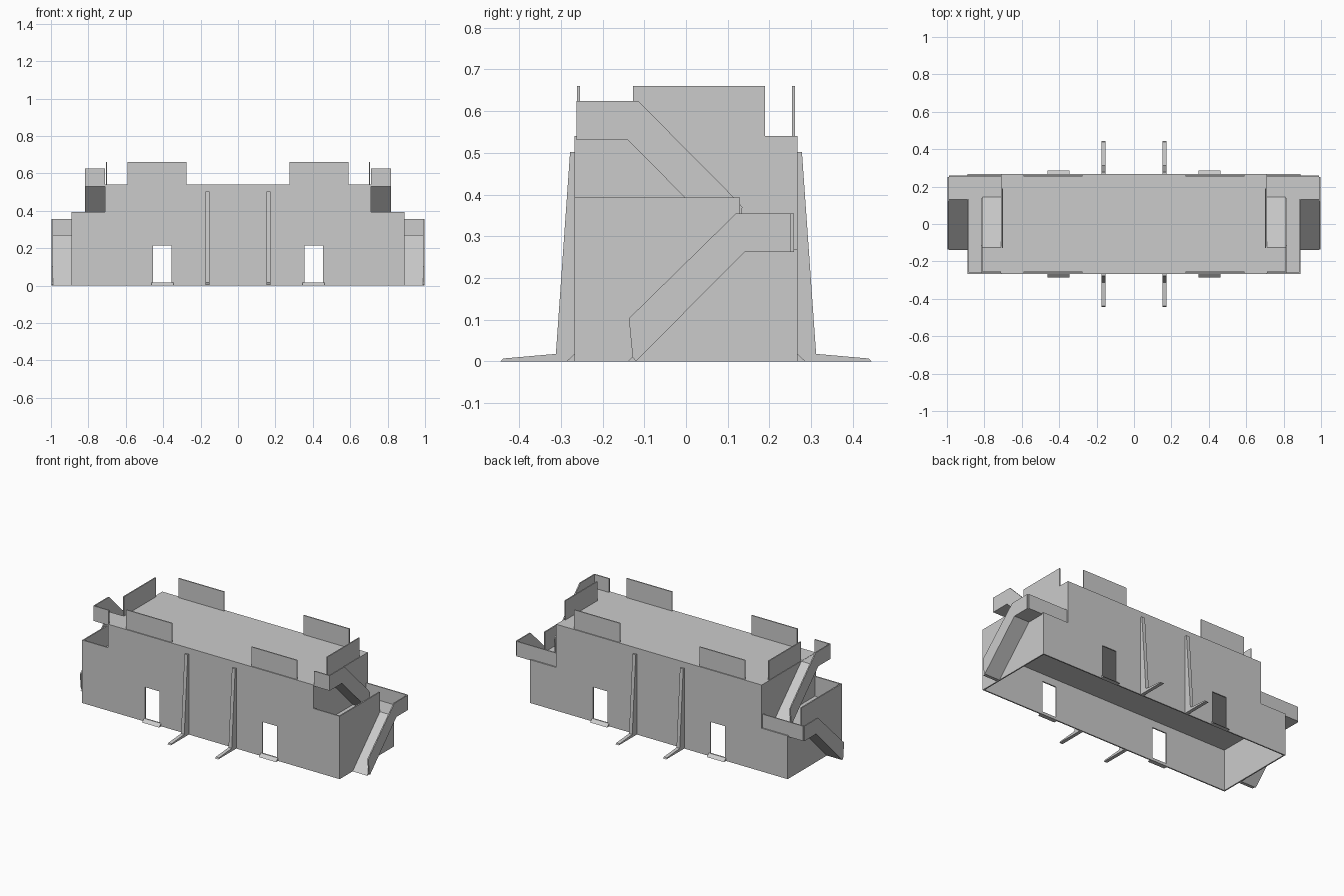
import bpy
import bmesh
from mathutils import Vector

cube = bpy.data.objects.get("Cube")
if cube:
    bpy.data.objects.remove(cube, do_unlink=True)

grey = bpy.data.materials.new("plain_grey")
grey.use_nodes = True
grey.diffuse_color = (0.6, 0.6, 0.6, 1)
grey.node_tree.nodes["Principled BSDF"].inputs["Base Color"].default_value = (0.6, 0.6, 0.6, 1)


def prism(name, axis, profile, a, b):
    """Extrude a 2D profile from a to b: axis X takes (y, z), axis Y takes (x, z)."""
    place = (lambda p: Vector((a, *p))) if axis == "X" else (lambda p: Vector((p[0], a, p[1])))
    step = Vector((b - a, 0, 0)) if axis == "X" else Vector((0, b - a, 0))
    bm = bmesh.new()
    face = bm.faces.new([bm.verts.new(place(p)) for p in profile])
    ext = bmesh.ops.extrude_face_region(bm, geom=[face])
    moved = [v for v in ext["geom"] if isinstance(v, bmesh.types.BMVert)]
    bmesh.ops.translate(bm, vec=step, verts=moved)
    bmesh.ops.recalc_face_normals(bm, faces=bm.faces)
    mesh = bpy.data.meshes.new(name)
    bm.to_mesh(mesh)
    bm.free()
    mesh.materials.append(grey)
    obj = bpy.data.objects.new(name, mesh)
    bpy.context.collection.objects.link(obj)
    return obj


def box(name, x, y, z):
    return prism(name, "Y", [(x[0], z[0]), (x[1], z[0]), (x[1], z[1]), (x[0], z[1])], *y)


def span(sign, a, b):
    return tuple(sorted((sign * a, sign * b)))


# Main dimensions
END, CORE, SIDE = 0.89, 0.71, 0.267
DECK, ROOF, T = 0.27, 0.54, 0.008
DOOR_IN, DOOR_OUT, DOOR_TOP = 0.355, 0.455, 0.215
inner = SIDE - T

# Stepped upper block, open hall below it
upper = [(END, DECK - T), (END, DECK), (CORE, DECK), (CORE, ROOF)]
prism("upper_block", "Y", upper + [(-x, z) for x, z in reversed(upper)], -inner, inner)

# Long walls with door notches
half = [(DOOR_IN, 0), (DOOR_IN, DOOR_TOP), (DOOR_OUT, DOOR_TOP), (DOOR_OUT, 0),
        (END, 0), (END, DECK), (CORE, DECK), (CORE, ROOF)]
outline = half + [(-x, z) for x, z in reversed(half)]

sill = [(inner, 0), (0.287, 0), (SIDE, 0.018), (inner, 0.018)]
buttress = [(SIDE, 0), (0.445, 0), (0.438, 0.007), (0.312, 0.018), (0.278, 0.502), (SIDE, 0.502)]

for sy, face in ((-1, "front"), (1, "back")):
    prism(face + "_wall", "Y", outline, sy * inner, sy * SIDE)
    for sx, hand in ((-1, "right"), (1, "left")):
        tag = face + "_" + hand
        box(tag + "_roof_parapet", span(sx, 0.275, 0.59), span(sy, 0.254, 0.261), (ROOF, 0.66))
        prism(tag + "_door_sill", "X", [(sy * y, z) for y, z in sill], *span(sx, 0.345, 0.463))
        prism(tag + "_buttress", "X", [(sy * y, z) for y, z in buttress], *span(sx, 0.153, 0.175))

# Ramp slabs and their outer guards, as (y, z) profiles
lower_slab = [(-0.14, 0), (-0.12, 0), (0.14, 0.262), (0.252, 0.262), (0.252, DECK), (0.13, DECK)]
lower_guard = [(-0.12, 0), (0.14, 0.262), (0.252, 0.262), (0.252, 0.355),
               (0.12, 0.355), (-0.137, 0.103), (-0.128, 0.01)]
upper_slab = [(0.145, DECK), (0.12, DECK), (-0.14, 0.531), (-0.255, 0.531), (-0.255, 0.539), (-0.125, 0.539)]
upper_guard = [(0.12, DECK), (-0.14, 0.531), (-0.255, 0.531), (-0.255, 0.625),
               (-0.115, 0.625), (0.118, 0.39), (0.135, 0.37), (0.13, DECK)]

# Mirrored ends: walls, terraces, ramps
for sx, hand in ((-1, "right"), (1, "left")):
    box(hand + "_end_wall", span(sx, END - T, END), (-inner, inner), (0, DECK - T))
    box(hand + "_end_roof_parapet", span(sx, 0.7, 0.707), (-0.127, 0.19), (ROOF, 0.66))
    box(hand + "_terrace_front_guard", span(sx, CORE, END), (-SIDE, -inner), (DECK, 0.393))
    box(hand + "_terrace_outer_guard", span(sx, END - T, END), (-inner, 0.13), (DECK, 0.393))
    box(hand + "_terrace_back_guard", span(sx, CORE, 0.99), (0.252, 0.259), (0.262, 0.355))
    prism(hand + "_lower_ramp", "X", lower_slab, *span(sx, END, 0.99))
    prism(hand + "_lower_ramp_guard", "X", lower_guard, *span(sx, 0.99, 0.997))
    prism(hand + "_upper_ramp", "X", upper_slab, *span(sx, CORE, 0.81))
    prism(hand + "_upper_ramp_guard", "X", upper_guard, *span(sx, 0.81, 0.817))
    box(hand + "_upper_landing_guard", span(sx, CORE, 0.817), (-0.262, -0.255), (0.531, 0.625))
